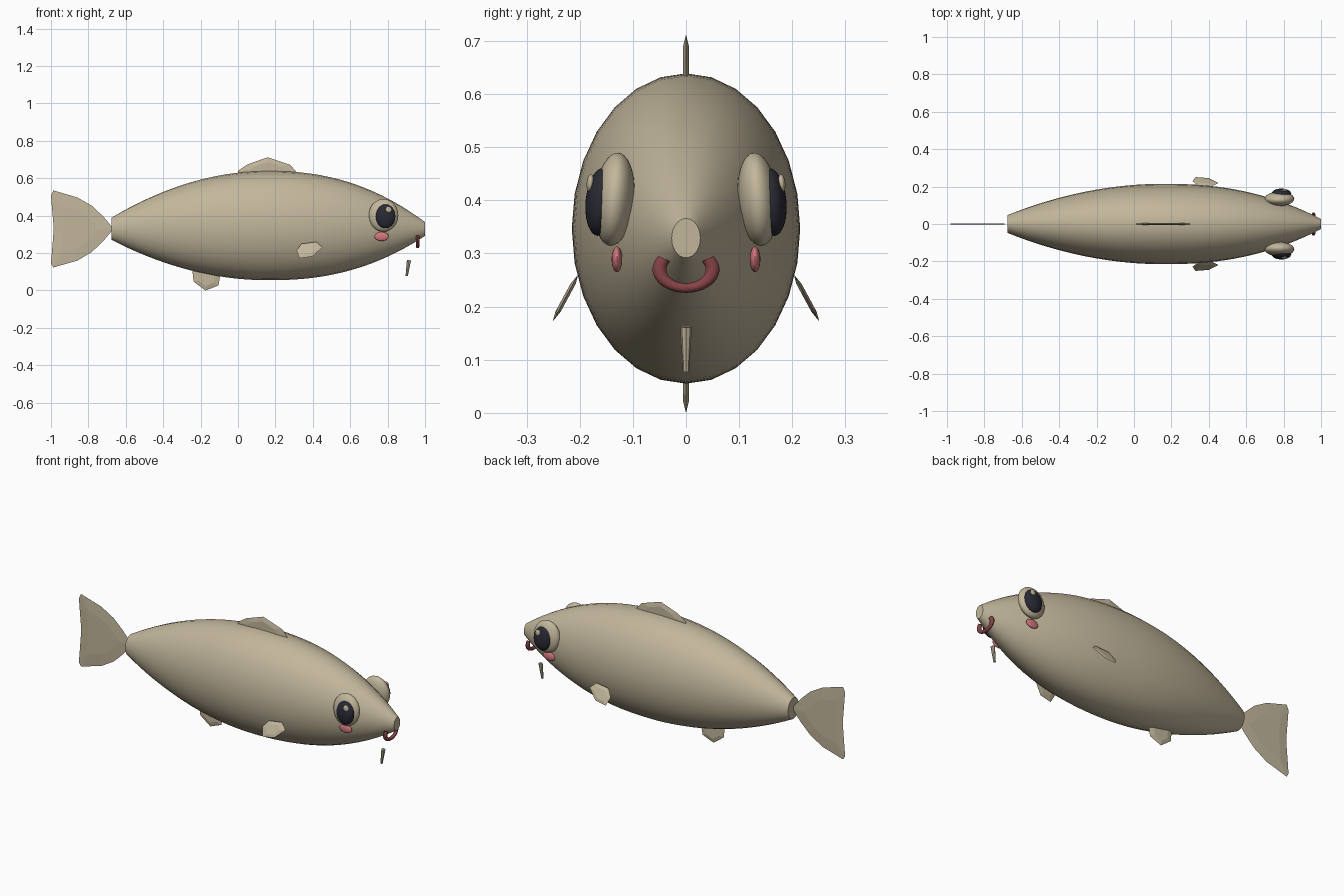
import bpy, bmesh, math
from mathutils import Matrix, Vector

if "Cube" in bpy.data.objects:
    bpy.data.objects.remove(bpy.data.objects["Cube"], do_unlink=True)


def material(name, rgb):
    m = bpy.data.materials.new(name)
    m.use_nodes = True
    m.diffuse_color = (*rgb, 1)
    bsdf = next(n for n in m.node_tree.nodes if n.type == 'BSDF_PRINCIPLED')
    bsdf.inputs["Base Color"].default_value = (*rgb, 1)
    return m


SKIN = material("sandy skin", (0.54, 0.47, 0.33))
BLACK = material("pupil black", (0.022, 0.022, 0.034))
PINK = material("blush pink", (0.66, 0.19, 0.21))
RED = material("lip red", (0.24, 0.055, 0.06))


def finish(name, bm, mat, smooth=True):
    bmesh.ops.recalc_face_normals(bm, faces=bm.faces)
    me = bpy.data.meshes.new(name)
    bm.to_mesh(me)
    bm.free()
    me.materials.append(mat)
    ob = bpy.data.objects.new(name, me)
    bpy.context.collection.objects.link(ob)
    if smooth:
        bpy.ops.object.select_all(action='DESELECT')
        ob.select_set(True)
        bpy.context.view_layer.objects.active = ob
        bpy.ops.object.shade_smooth_by_angle(angle=math.radians(40))
    return ob


def skin_rings(bm, rings):
    """Bridge rings of points and cap both ends."""
    loops = [[bm.verts.new(p) for p in r] for r in rings]
    n = len(loops[0])
    for a, b in zip(loops, loops[1:]):
        for i in range(n):
            j = (i + 1) % n
            bm.faces.new((a[i], a[j], b[j], b[i]))
    bm.faces.new(loops[0])
    bm.faces.new(loops[-1])


def ellipsoid(name, centre, radii, mat, tilt=0.0):
    bm = bmesh.new()
    bmesh.ops.create_uvsphere(bm, u_segments=28, v_segments=18, radius=1)
    m = (Matrix.Translation(centre) @ Matrix.Rotation(tilt, 4, 'X')
         @ Matrix.Diagonal((*radii, 1)))
    bmesh.ops.transform(bm, matrix=m, verts=bm.verts)
    return finish(name, bm, mat)


def fin(name, outline, half, offset=lambda z: 0.0):
    """Thin lens-shaped fin: sharp rim, thicker middle."""
    bm = bmesh.new()
    cx = sum(p[0] for p in outline) / len(outline)
    cz = sum(p[1] for p in outline) / len(outline)
    rim = [bm.verts.new((x, offset(z), z)) for x, z in outline]
    n = len(rim)
    for s in (-1, 1):
        mid = []
        for x, z in outline:
            x2, z2 = cx + (x - cx) * 0.6, cz + (z - cz) * 0.6
            mid.append(bm.verts.new((x2, offset(z2) + s * half, z2)))
        for i in range(n):
            j = (i + 1) % n
            bm.faces.new((rim[i], rim[j], mid[j], mid[i]))
        bm.faces.new(mid)
    return finish(name, bm, SKIN, smooth=False)


# Body: elliptical sections swelling to a maximum at x = 0.16
WIDEST, TAIL_X, NOSE_X = 0.16, -0.675, 1.0


def body_section(x):
    if x < WIDEST:
        t = (WIDEST - x) / (WIDEST - TAIL_X)
        rz = 0.06 + 0.232 * (1 - t ** 2)
        return rz, 0.048 + 0.167 * (1 - t ** 2), 0.347 - 0.017 * t ** 2
    t = (x - WIDEST) / (NOSE_X - WIDEST)
    k = 1 - t ** 2.3
    return 0.037 + 0.255 * k, 0.027 + 0.188 * k, 0.347 - 0.018 * t ** 2


rings = []
STEPS, SIDES = 36, 28
for i in range(STEPS + 1):
    x = TAIL_X + (NOSE_X - TAIL_X) * i / STEPS
    rz, ry, cz = body_section(x)
    rings.append([(x, ry * math.sin(a), cz + rz * math.cos(a))
                  for a in (2 * math.pi * k / SIDES for k in range(SIDES))])
bm = bmesh.new()
skin_rings(bm, rings)
finish("body", bm, SKIN)

# Fins along the middle
fin("tail_fin", [(-0.665, 0.33), (-0.72, 0.395), (-0.78, 0.452), (-0.858, 0.497),
                 (-0.987, 0.535), (-1.0, 0.508), (-0.985, 0.33), (-1.0, 0.144),
                 (-0.987, 0.123), (-0.858, 0.16), (-0.78, 0.207), (-0.72, 0.265)], 0.004)
fin("dorsal_fin", [(0.0, 0.62), (0.0, 0.64), (0.05, 0.674), (0.158, 0.712),
                   (0.28, 0.672), (0.313, 0.632), (0.30, 0.61)], 0.006)
fin("belly_fin", [(-0.245, 0.12), (-0.238, 0.048), (-0.174, 0.0),
                  (-0.104, 0.027), (-0.092, 0.10)], 0.006)

for side, label in ((1, "left"), (-1, "right")):
    # Paired side fins, sloping outward and down
    slope = 1 if label == "left" else -1
    fin(label + "_side_fin",
        [(0.313, 0.214), (0.34, 0.25), (0.42, 0.26), (0.452, 0.23),
         (0.398, 0.182), (0.329, 0.172)], 0.005,
        lambda z, s=side: s * (0.206 + (0.255 - z) * 0.54))
    # Eyes and blush
    lean = side * math.radians(5)
    ellipsoid(label + "_eye", (0.778, side * 0.135, 0.402), (0.079, 0.038, 0.088), SKIN, lean)
    ellipsoid(label + "_pupil", (0.788, side * 0.161, 0.397), (0.053, 0.028, 0.064), BLACK, lean)
    ellipsoid(label + "_eye_glint", (0.805, side * 0.180, 0.432), (0.016, 0.007, 0.017), SKIN, lean)
    ellipsoid(label + "_cheek", (0.768, side * 0.130, 0.289), (0.038, 0.010, 0.024), PINK)

# Mouth: open ring arc, flattened in height
rings = []
for i in range(25):
    a = math.radians(-215 + 250 * i / 24)
    ring = []
    for k in range(10):
        b = 2 * math.pi * k / 10
        r = 0.050 + 0.013 * math.cos(b)
        ring.append((0.960 + 0.010 * math.sin(b), r * math.cos(a), 0.270 + 0.70 * r * math.sin(a)))
    rings.append(ring)
bm = bmesh.new()
skin_rings(bm, rings)
finish("mouth", bm, RED)

# Chin barbel: small tapered peg
top, low = Vector((0.914, 0, 0.162)), Vector((0.902, 0, 0.078))
bm = bmesh.new()
skin_rings(bm, [[(c.x + r * math.cos(a), r * math.sin(a), c.z - 0.15 * r * math.cos(a))
                 for a in (math.pi * k / 4 for k in range(8))]
                for c, r in ((top, 0.011), (low, 0.006))])
finish("chin_barbel", bm, SKIN)
